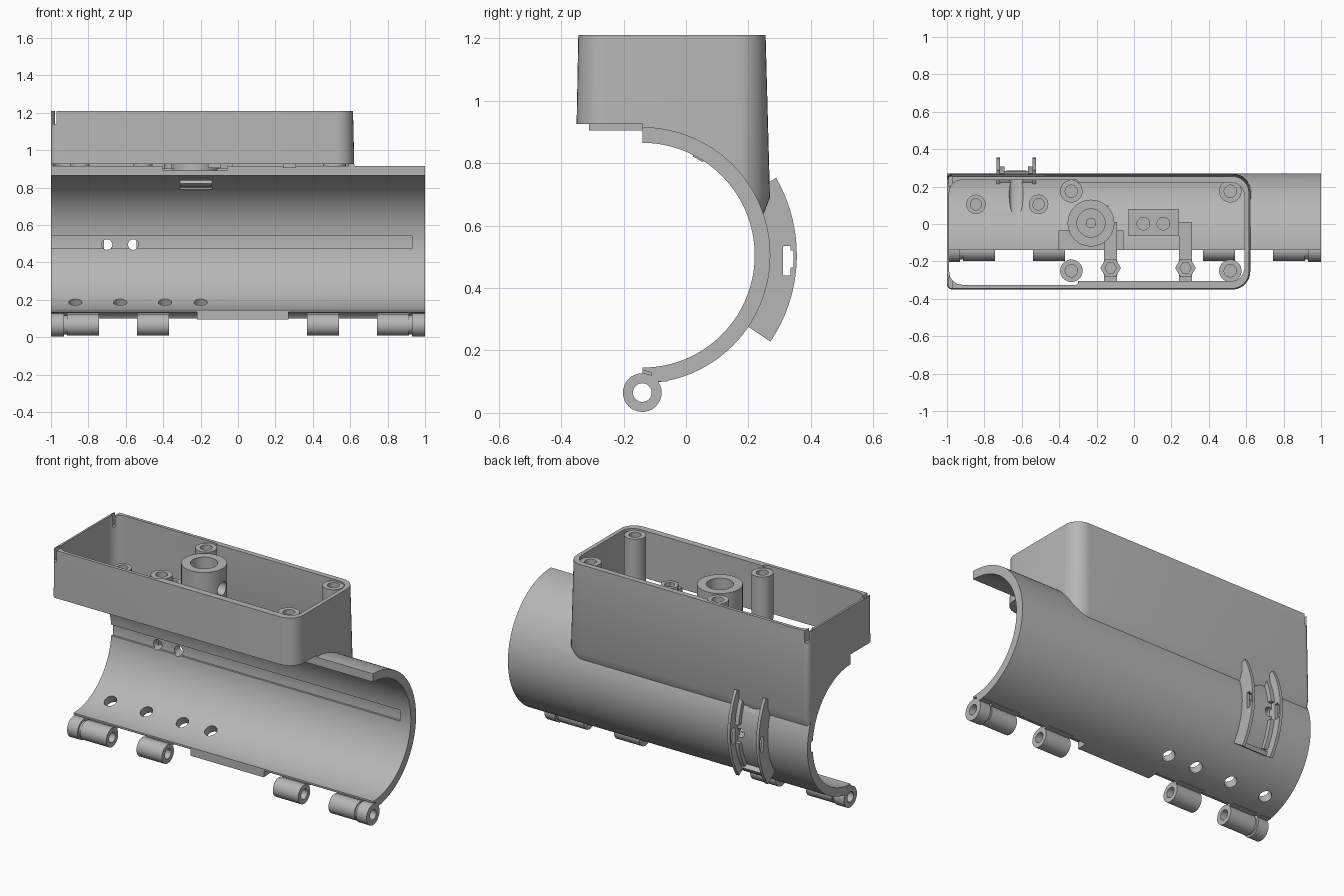
import bpy, bmesh, math
from mathutils import Vector

if "Cube" in bpy.data.objects:
    bpy.data.objects.remove(bpy.data.objects["Cube"], do_unlink=True)

grey = bpy.data.materials.new("plain grey")
grey.use_nodes = True
grey.diffuse_color = (0.47, 0.47, 0.47, 1)
grey.node_tree.nodes["Principled BSDF"].inputs["Base Color"].default_value = grey.diffuse_color

AY, AZ = -0.14, 0.505      # axis of the half-pipe shell
R_IN, R_OUT = 0.36, 0.41
HINGE_Z = 0.065


def loft(name, rings, closed=False):
    """Skin a list of equal rings; cap the ends unless closed."""
    bm = bmesh.new()
    loops = [[bm.verts.new(p) for p in ring] for ring in rings]
    n = len(loops[0])
    pairs = list(zip(loops, loops[1:])) + ([(loops[-1], loops[0])] if closed else [])
    for a, b in pairs:
        for i in range(n):
            j = (i + 1) % n
            bm.faces.new((a[i], a[j], b[j], b[i]))
    if not closed:
        bm.faces.new(loops[0][::-1])
        bm.faces.new(loops[-1])
    bmesh.ops.recalc_face_normals(bm, faces=bm.faces)
    mesh = bpy.data.meshes.new(name)
    bm.to_mesh(mesh)
    bm.free()
    mesh.materials.append(grey)
    obj = bpy.data.objects.new(name, mesh)
    bpy.context.collection.objects.link(obj)
    return obj


def box(name, x0, x1, y0, y1, z0, z1):
    return loft(name, [[(x0, y0, z), (x1, y0, z), (x1, y1, z), (x0, y1, z)] for z in (z0, z1)])


def sector(name, x0, x1, r0, r1, a0, a1, n=24):
    """Curved bar around the shell axis, angles in degrees up from +y."""
    rings = []
    for i in range(n + 1):
        a = math.radians(a0 + (a1 - a0) * i / n)
        c, s = math.cos(a), math.sin(a)
        rings.append([(x, AY + r * c, AZ + r * s) for x, r in ((x0, r0), (x1, r0), (x1, r1), (x0, r1))])
    return loft(name, rings)


def lathe(name, origin, axis, profile, closed=False, n=32):
    """Spin (radius, height) pairs about an axis."""
    q = Vector(axis).to_track_quat('Z', 'Y')
    rings = []
    for r, h in profile:
        rings.append([Vector(origin) + q @ Vector((r * math.cos(t), r * math.sin(t), h))
                      for t in (2 * math.pi * i / n for i in range(n))])
    return loft(name, rings, closed)


def rod(origin, axis, r, h0, h1, n=32):
    return lathe("cutter", origin, axis, [(r, h0), (r, h1)], n=n)


def rounded(x0, x1, y0, y1, z, r_left, r_right, n=8):
    pts = []
    for cx, cy, r, start in ((x1 - r_right, y1 - r_right, r_right, 0), (x0 + r_left, y1 - r_left, r_left, 90),
                             (x0 + r_left, y0 + r_left, r_left, 180), (x1 - r_right, y0 + r_right, r_right, 270)):
        for i in range(n + 1):
            a = math.radians(start + 90 * i / n)
            pts.append((cx + r * math.cos(a), cy + r * math.sin(a), z))
    return pts


def cut(obj, *cutters):
    bpy.context.view_layer.objects.active = obj
    for c in cutters:
        c.hide_render = True
        m = obj.modifiers.new("cut", 'BOOLEAN')
        m.operation, m.solver, m.object = 'DIFFERENCE', 'EXACT', c
        bpy.ops.object.modifier_apply(modifier=m.name)
        bpy.data.objects.remove(c, do_unlink=True)
    return obj


def trim(obj, r=0.385):
    return cut(obj, rod((0, AY, AZ), (1, 0, 0), r, -1.2, 1.2, 128))


def boss(name, x, y, z0, z1, r, hole, depth, n=32):
    return lathe(name, (x, y, 0), (0, 0, 1), [(r, z0), (r, z1), (hole, z1), (hole, z1 - depth)], n=n)


# Half-pipe shell with groove, drain holes, window, latch pocket and tunnel
shell = sector("shell", -1, 1, R_IN, R_OUT, -90, 90, 72)
cut(shell, sector("cutter", -1.1, 0.93, 0.3, 0.375, -5, 5.6, 4))
for x in (-0.87, -0.63, -0.39, -0.2):
    a = math.radians(-62.5)
    cut(shell, rod((x, AY, AZ), (0, math.cos(a), math.sin(a)), 0.036, 0.3, 0.5))
for x in (-0.7, -0.56):
    cut(shell, rod((x, AY, 0.495), (0, 1, 0), 0.028, 0.3, 0.6))
for x0, x1 in ((-1.1, -0.22), (0.27, 1.1)):
    cut(shell, rod((0, AY, HINGE_Z), (1, 0, 0), 0.07, x0, x1))
cut(shell, box("cutter", -0.31, -0.14, 0, 0.1, 0.79, 0.87),
    box("cutter", -0.4, -0.06, -0.2, -0.035, 0.89, 1),
    rod((-0.63, 0.35, 0.6), (0, -0.25, 0.27), 0.04, -0.1, 0.42))
sector("latch_bar", -0.31, -0.14, 0.355, 0.375, 57, 63, 4)

# Hinge knuckles, mirrored left and right
for side, label in ((-1, "right"), (1, "left")):
    for part, a, b, r in (("inner", 0.37, 0.54, 0.057), ("outer", 0.742, 0.915, 0.057), ("collar", 0.93, 1, 0.062)):
        x0, x1 = sorted((side * a, side * b))
        lathe(f"hinge_{part}_{label}", (0, AY, HINGE_Z), (1, 0, 0),
              [(0.03, x0), (r, x0), (r, x1), (0.03, x1)], closed=True)
        box(f"hinge_neck_{part}_{label}", x0, x1, -0.11, -0.06, 0.1, 0.13)
    x0, x1 = sorted((side * 0.91, side * 0.935))
    lathe(f"hinge_link_{label}", (0, AY, HINGE_Z), (1, 0, 0),
          [(0.03, x0), (0.05, x0), (0.05, x1), (0.03, x1)], closed=True)

# Open tray on top with tapered walls that run down to the shell
tray = loft("tray", [rounded(-1, 0.61, -0.355, 0.246, 0.63, 0.02, 0.09),
                     rounded(-1, 0.627, -0.355, 0.269, 0.69, 0.03, 0.1),
                     rounded(-1, 0.615, -0.345, 0.255, 1.21, 0.03, 0.09)])
cut(tray, loft("cutter", [rounded(-0.38, 0.59, -0.305, 0.222, z, 0.02, 0.07) for z in (0.5, 1.3)]),
    loft("cutter", [rounded(-0.988, -0.3, -0.325, 0.236, z, 0.07, 0.01) for z in (0.5, 1.3)]),
    box("cutter", -1.1, 0.8, -0.5, AY, 0.5, 0.925),
    box("cutter", -0.993, -0.97, -0.5, -0.28, 1.14, 1.3),
    box("cutter", -0.993, -0.97, 0.2, 0.5, 1.14, 1.3))
trim(tray)

# Screw posts at the tray corners
for x in (-0.335, 0.515):
    boss("front_screw_post", x, -0.25, 0.925, 1.2, 0.06, 0.033, 0.12)
    trim(boss("back_screw_post", x, 0.175, 0.66, 1.2, 0.06, 0.033, 0.12))

# Low bosses on the shell
for x in (-0.845, -0.51):
    trim(boss("low_boss", x, 0.105, 0.72, 0.97, 0.052, 0.03, 0.06))

# Support arms with hexagonal bosses
for x in (-0.125, 0.275):
    box("support_arm", x - 0.035, x + 0.035, -0.31, 0.01, 0.905, 0.935)
    boss("hex_boss", x, -0.235, 0.925, 0.97, 0.055, 0.03, 0.03, 6)

# Large socket with a cross bore
socket = boss("socket", -0.23, 0.005, 0.8, 1.2, 0.125, 0.075, 0.2, 48)
cut(socket, rod((-0.23, 0.005, 1.08), (1, 0, 0), 0.04, 0, 0.2),
    rod((-0.23, 0.005, 0), (0, 0, 1), 0.025, 0.93, 1.1))
trim(socket, 0.378)

# Two-hole mounting block
block = box("mount_block", -0.03, 0.24, -0.065, 0.08, 0.8, 0.95)
cut(block, *[rod((x, 0.002, 0), (0, 0, 1), 0.034, 0.9, 1) for x in (0.05, 0.157)])
trim(block)

# Curved strap bracket on the back
base = sector("bracket_base", -0.735, -0.525, 0.405, 0.425, -33, 28)
cut(base, rod((-0.63, 0.35, 0.6), (0, -0.25, 0.27), 0.04, -0.1, 0.42),
    *[rod((x, AY, 0.495), (0, 1, 0), 0.028, 0.3, 0.6) for x in (-0.7, -0.56)])
for x in (-0.735, -0.543):
    wall = sector("bracket_wall", x, x + 0.018, 0.405, 0.495, -34, 30)
    cut(wall, box("cutter", -0.8, -0.5, 0.31, 0.335, 0.44, 0.535),
        box("cutter", -0.8, -0.5, 0.325, 0.345, 0.465, 0.52))
for x in (-0.718, -0.567):
    rail = sector("bracket_rail", x, x + 0.025, 0.42, 0.45, -30, 24)
    cut(rail, box("cutter", -0.8, -0.5, 0.2, 0.4, 0.44, 0.55))
sector("bracket_stop", -0.73, -0.53, 0.405, 0.455, -34, -31, 2)

# Smooth the curves, keep the edges crisp
bpy.ops.object.select_all(action='DESELECT')
for obj in bpy.context.scene.objects:
    if obj.type == 'MESH':
        obj.select_set(True)
        bpy.context.view_layer.objects.active = obj
bpy.ops.object.shade_smooth_by_angle(angle=math.radians(30))
